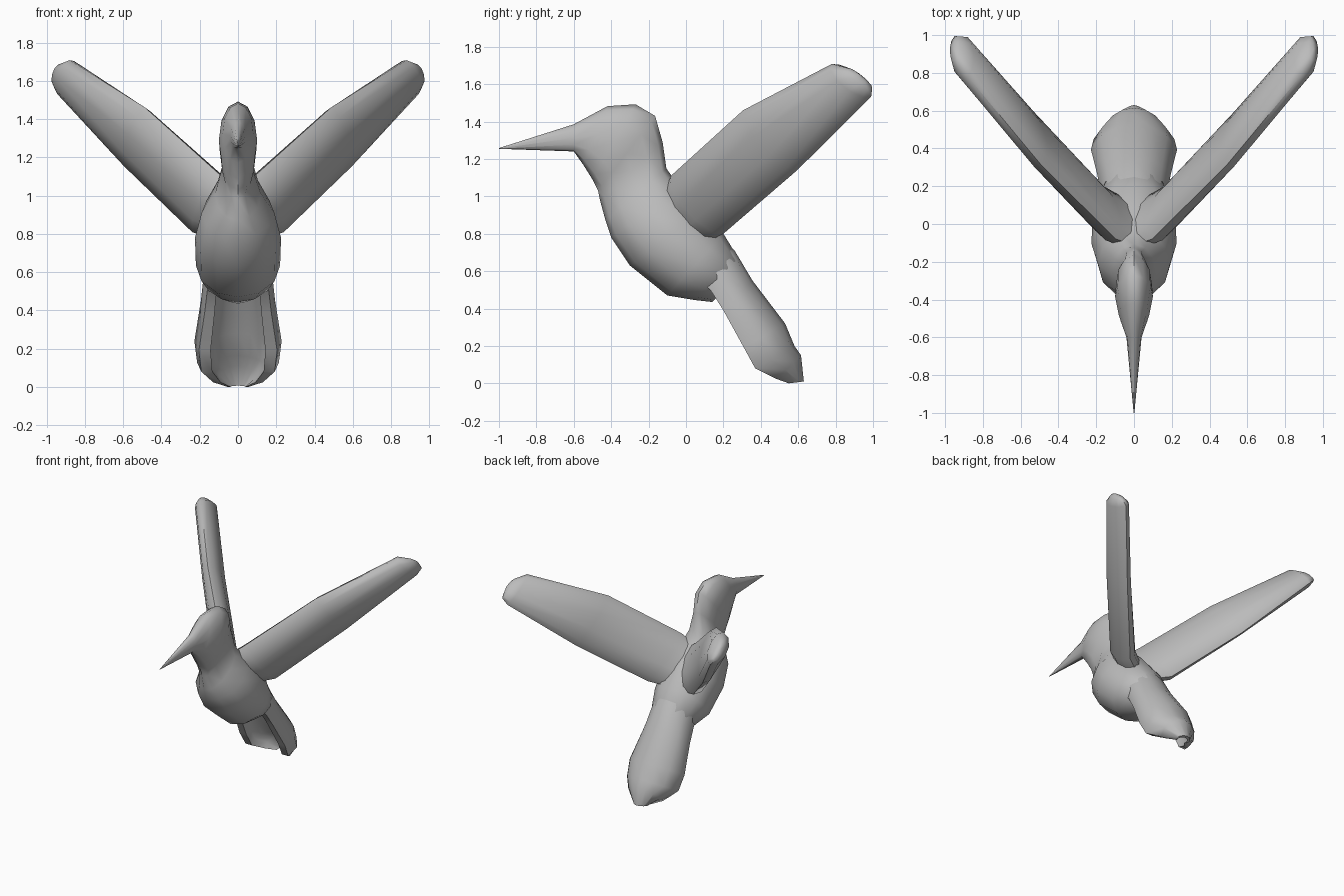
import bpy, bmesh, math
from mathutils import Vector as V

if "Cube" in bpy.data.objects:
    bpy.data.objects.remove(bpy.data.objects["Cube"])

grey = bpy.data.materials.new("feather grey")
grey.diffuse_color = (0.5, 0.5, 0.5, 1)
grey.use_nodes = True
grey.node_tree.nodes["Principled BSDF"].inputs["Base Color"].default_value = grey.diffuse_color


def loft(name, rings, angle=60):
    """Skin a list of equal-sized closed rings and cap both ends."""
    bm = bmesh.new()
    loops = [[bm.verts.new(p) for p in r] for r in rings]
    n = len(loops[0])
    for a, b in zip(loops, loops[1:]):
        for i in range(n):
            j = (i + 1) % n
            bm.faces.new((a[i], a[j], b[j], b[i]))
    bm.faces.new(loops[0])
    bm.faces.new(loops[-1])
    bmesh.ops.remove_doubles(bm, verts=bm.verts, dist=0.0005)
    bmesh.ops.triangulate(bm, faces=[f for f in bm.faces if len(f.verts) > 4])
    bmesh.ops.recalc_face_normals(bm, faces=bm.faces)
    me = bpy.data.meshes.new(name)
    bm.to_mesh(me)
    bm.free()
    me.materials.append(grey)
    ob = bpy.data.objects.new(name, me)
    bpy.context.collection.objects.link(ob)
    bpy.ops.object.select_all(action='DESELECT')
    ob.select_set(True)
    bpy.context.view_layer.objects.active = ob
    bpy.ops.object.shade_smooth_by_angle(angle=math.radians(angle))
    return ob


def ellipse(c, u, v, n):
    return [c + u * math.cos(2 * math.pi * i / n) + v * math.sin(2 * math.pi * i / n)
            for i in range(n)]


# Beak, head and body: back (y, z), belly (y, z), half width
body = [
    (-1.0, 1.258, -1.0, 1.254, 0.002),
    (-0.6, 1.385, -0.6, 1.24, 0.04),
    (-0.42, 1.482, -0.55, 1.17, 0.08),
    (-0.27, 1.492, -0.50, 1.09, 0.10),
    (-0.165, 1.43, -0.47, 1.03, 0.095),
    (-0.125, 1.29, -0.46, 0.98, 0.075),
    (-0.105, 1.15, -0.43, 0.87, 0.12),
    (-0.03, 1.04, -0.40, 0.78, 0.19),
    (0.09, 0.93, -0.30, 0.63, 0.225),
    (0.20, 0.80, -0.10, 0.47, 0.22),
    (0.28, 0.67, 0.05, 0.445, 0.175),
    (0.30, 0.60, 0.14, 0.435, 0.09),
]
rings = []
for y1, z1, y2, z2, w in body:
    a, b = V((0, y1, z1)), V((0, y2, z2))
    rings.append(ellipse((a + b) / 2, V((w, 0, 0)), (a - b) / 2, 12))
loft("body", rings)

# Tail: hollow arch open towards the belly; back (y, z), rim (y, z), half width
tail = [
    (0.10, 0.86, 0.00, 0.62, 0.15),
    (0.26, 0.71, 0.13, 0.50, 0.185),
    (0.355, 0.55, 0.20, 0.39, 0.20),
    (0.53, 0.32, 0.31, 0.19, 0.235),
    (0.58, 0.20, 0.37, 0.08, 0.22),
    (0.615, 0.15, 0.48, 0.025, 0.15),
    (0.63, 0.01, 0.55, 0.0, 0.06),
]
rings = []
for y1, z1, y2, z2, w in tail:
    top, rim = V((0, y1, z1)), V((0, y2, z2))
    ring = []
    for k, sign in ((1.0, 1), (0.7, -1)):
        for i in range(9):
            t = math.pi * i / 8
            t = t if sign > 0 else math.pi - t
            s, c = math.sin(t), math.cos(t)
            # sides tuck in slightly at the rim
            x = w * k * c * (0.87 if abs(c) > 0.99 else 1.05)
            ring.append(rim + (top - rim) * s * k + V((x, 0, 0)))
    rings.append(ring)
loft("tail", rings)

# Wings: centre, half chord, half thickness outside and inside
wing = [
    ((0.02, 0.00, 0.89), (0.04, 0.12, -0.13), 0.10, 0.07),
    ((0.15, 0.06, 0.955), (0.055, 0.14, -0.155), 0.10, 0.08),
    ((0.525, 0.45, 1.30), (0.04, 0.145, -0.16), 0.085, 0.07),
    ((0.895, 0.885, 1.62), (0.015, 0.105, -0.088), 0.085, 0.06),
    ((0.945, 0.93, 1.63), (0.005, 0.065, -0.055), 0.04, 0.03),
    ((0.955, 0.94, 1.635), (0.0, 0.02, -0.02), 0.01, 0.01),
]
n = V((0.75, -0.56, -0.35)).normalized()
for side, name in ((1, "wing_right"), (-1, "wing_left")):
    rings = []
    for c, u, t_out, t_in in wing:
        ring = []
        for i in range(10):
            a = 2 * math.pi * i / 10
            s = math.sin(a)
            p = V(c) + V(u) * math.cos(a) + n * s * (t_out if s > 0 else t_in)
            ring.append(V((p.x * side, p.y, p.z)))
        rings.append(ring)
    loft(name, rings)
